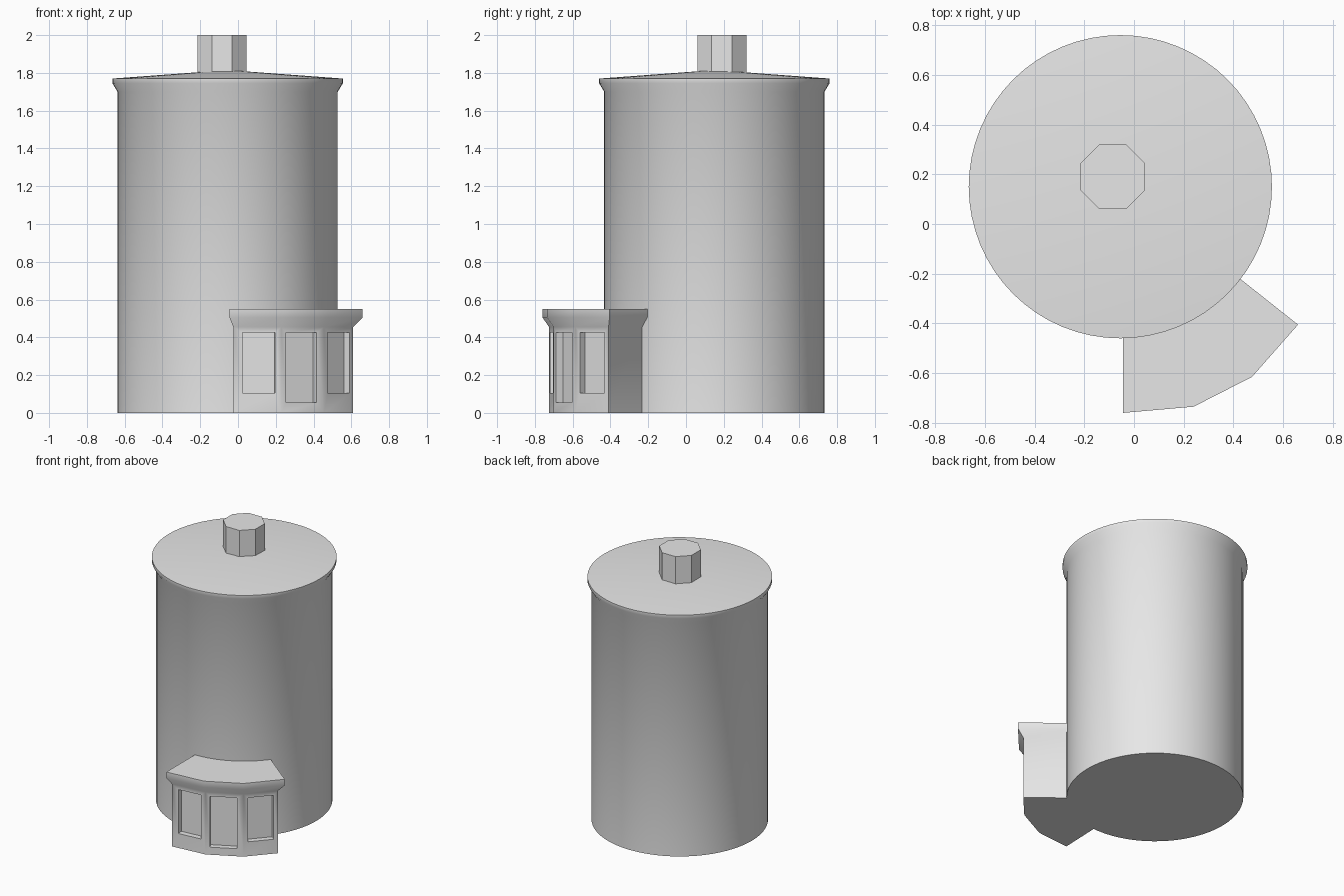
import bpy, bmesh, math
from mathutils import Vector

if "Cube" in bpy.data.objects:
    bpy.data.objects.remove(bpy.data.objects["Cube"])

CX, CY, R = -0.055, 0.15, 0.583          # tower axis and wall radius
GREY = bpy.data.materials.new("light grey")
GREY.diffuse_color = (0.8, 0.8, 0.8, 1)
GREY.use_nodes = True
GREY.node_tree.nodes["Principled BSDF"].inputs["Base Color"].default_value = GREY.diffuse_color


def finish(bm, name, smooth=None):
    bmesh.ops.remove_doubles(bm, verts=bm.verts, dist=0.0005)
    bmesh.ops.recalc_face_normals(bm, faces=bm.faces)
    mesh = bpy.data.meshes.new(name)
    bm.to_mesh(mesh)
    bm.free()
    mesh.materials.append(GREY)
    obj = bpy.data.objects.new(name, mesh)
    bpy.context.collection.objects.link(obj)
    if smooth:
        bpy.ops.object.select_all(action='DESELECT')
        obj.select_set(True)
        bpy.context.view_layer.objects.active = obj
        bpy.ops.object.shade_smooth_by_angle(angle=math.radians(smooth))


def lathe(name, profile, cx, cy, n, start=0.0, smooth=None):
    """Stack of rings with a flat base; a zero radius closes to a tip."""
    bm = bmesh.new()
    rings = []
    for r, z in profile:
        rings.append([bm.verts.new((cx + r * math.cos(start + math.tau * i / n),
                                    cy + r * math.sin(start + math.tau * i / n), z))
                      for i in range(n)])
    for a, b in zip(rings, rings[1:]):
        for i in range(n):
            j = (i + 1) % n
            bm.faces.new((a[i], a[j], b[j], b[i]))
    bm.faces.new(rings[0])
    if profile[-1][0] > 0:
        bm.faces.new(rings[-1])
    finish(bm, name, smooth)


# Round tower with flared rim and shallow conical roof
lathe("tower", [(R, 0), (R, 1.70), (0.61, 1.745), (0.61, 1.77), (0, 1.815)],
      CX, CY, 64, smooth=40)

# Octagonal roof vent
lathe("roof_vent", [(0.13 / math.cos(math.pi / 8), 1.79),
                    (0.13 / math.cos(math.pi / 8), 2.0)],
      -0.085, 0.19, 8, start=math.pi / 8)

# Entrance bay: outer corners of wall and eave, closed along the tower wall
wall = [(-0.025, -0.725), (0.229, -0.701), (0.4545, -0.585), (0.61, -0.41)]
eave = [(-0.045, -0.76), (0.24, -0.735), (0.475, -0.615), (0.66, -0.405)]


def footprint(corners, right, left):
    arc = []
    for i in range(9):
        a = math.radians(right + (left - right) * i / 8)
        arc.append((CX + 0.579 * math.cos(a), CY + 0.579 * math.sin(a)))
    return corners + arc


lower = footprint(wall, -41, -86)
upper = footprint(eave, -37.5, -89)
bm = bmesh.new()


def face(*pts):
    bm.faces.new([bm.verts.new(p) for p in pts])


def panel(a, b, u0, u1, z0, z1, top=0.455, depth=0.04):
    """Wall panel with a recessed opening."""
    a, b = Vector((*a, 0)), Vector((*b, 0))
    d = b - a
    inward = Vector((-d.y, d.x, 0)).normalized() * depth
    at = lambda u, z: a + d * u + Vector((0, 0, z))
    outer = [at(0, 0), at(1, 0), at(1, top), at(0, top)]
    rim = [at(u0, z0), at(u1, z0), at(u1, z1), at(u0, z1)]
    back = [p + inward for p in rim]
    for i in range(4):
        j = (i + 1) % 4
        face(outer[i], outer[j], rim[j], rim[i])
        face(rim[i], rim[j], back[j], back[i])
    face(*back)


# Window, door, window
openings = [(0.19, 0.87, 0.105, 0.425), (0.115, 0.83, 0.055, 0.425),
            (0.13, 0.87, 0.105, 0.425)]
for i, o in enumerate(openings):
    panel(wall[i], wall[i + 1], *o)

# Side walls, flared eave, roof and floor
levels = [(lower, 0), (lower, 0.455), (upper, 0.505), (upper, 0.55)]
n = len(lower)
for k, ((pa, za), (pb, zb)) in enumerate(zip(levels, levels[1:])):
    for i in range(n):
        if k == 0 and i < 3:
            continue
        j = (i + 1) % n
        face((*pa[i], za), (*pa[j], za), (*pb[j], zb), (*pb[i], zb))
face(*[(x, y, 0) for x, y in lower])
face(*[(x, y, 0.55) for x, y in upper])
finish(bm, "entrance_bay", smooth=40)
